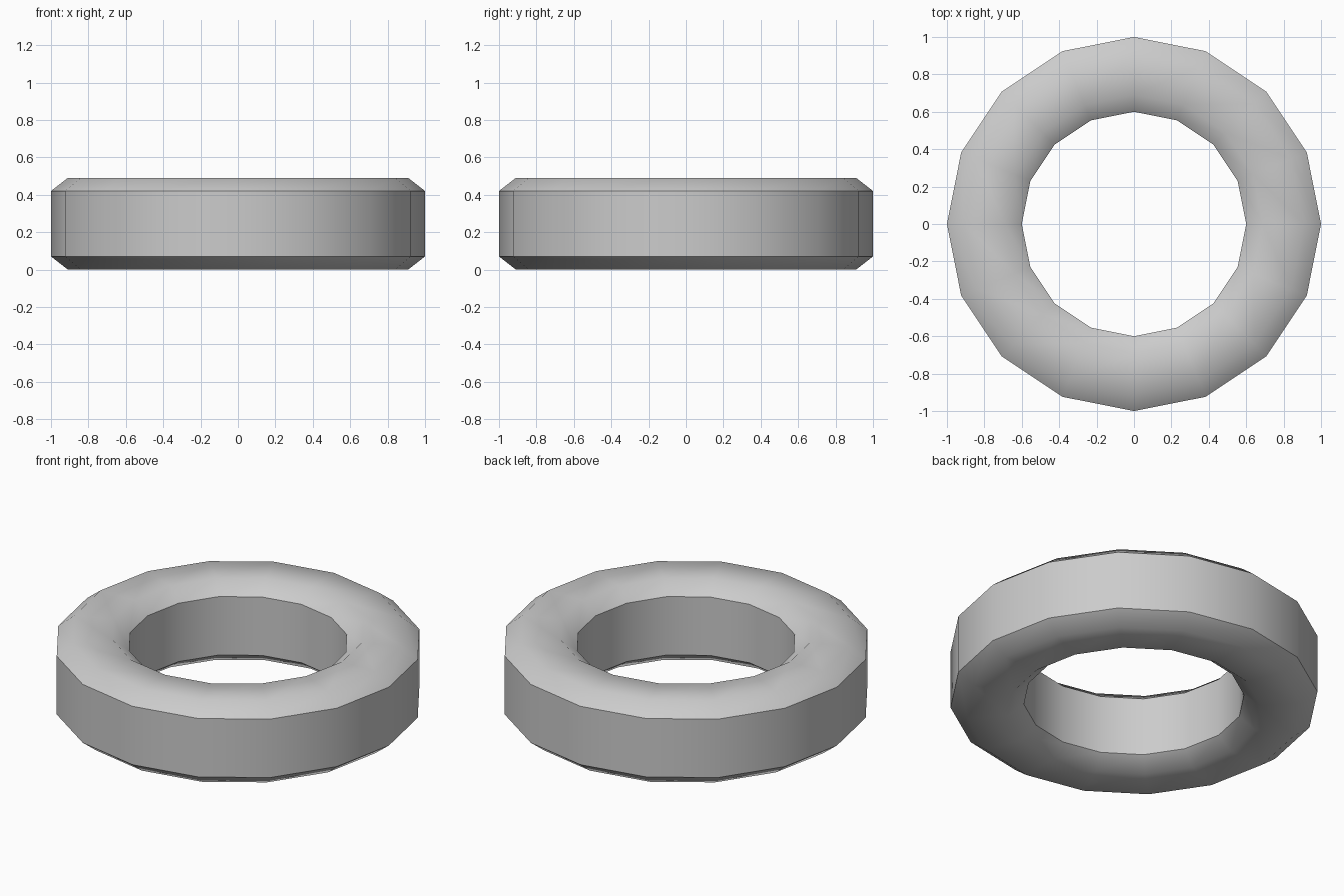
import bpy, bmesh, math

if "Cube" in bpy.data.objects:
    bpy.data.objects.remove(bpy.data.objects["Cube"])

SIDES = 16


def lathe(name, profile, flip=False):
    """Sweep an open (radius, z) profile round the z axis."""
    bm = bmesh.new()
    rings = []
    for i in range(SIDES):
        a = 2 * math.pi * i / SIDES
        rings.append([bm.verts.new((r * math.cos(a), r * math.sin(a), z)) for r, z in profile])
    for i in range(SIDES):
        p, q = rings[i], rings[(i + 1) % SIDES]
        for j in range(len(profile) - 1):
            face = bm.faces.new((p[j], q[j], q[j + 1], p[j + 1]))
            if flip:
                face.normal_flip()
    mesh = bpy.data.meshes.new(name)
    bm.to_mesh(mesh)
    bm.free()
    obj = bpy.data.objects.new(name, mesh)
    bpy.context.collection.objects.link(obj)
    bpy.ops.object.select_all(action='DESELECT')
    obj.select_set(True)
    bpy.context.view_layer.objects.active = obj
    bpy.ops.object.shade_smooth_by_angle(angle=math.radians(45))
    return obj


# Tyre body: lower inner lip, bevelled underside, tread, bevelled top, upper inner lip
lower = [(0.6, 0.12), (0.6, 0.07), (0.69, 0.0), (0.91, 0.0), (1.0, 0.07)]
upper = [(r, 0.49 - z) for r, z in reversed(lower)]
lathe("tyre_body", lower + upper)

# Inner band between the two lips, its faces turned outwards
lathe("inner_band", [(0.6, 0.12), (0.6, 0.37)])
